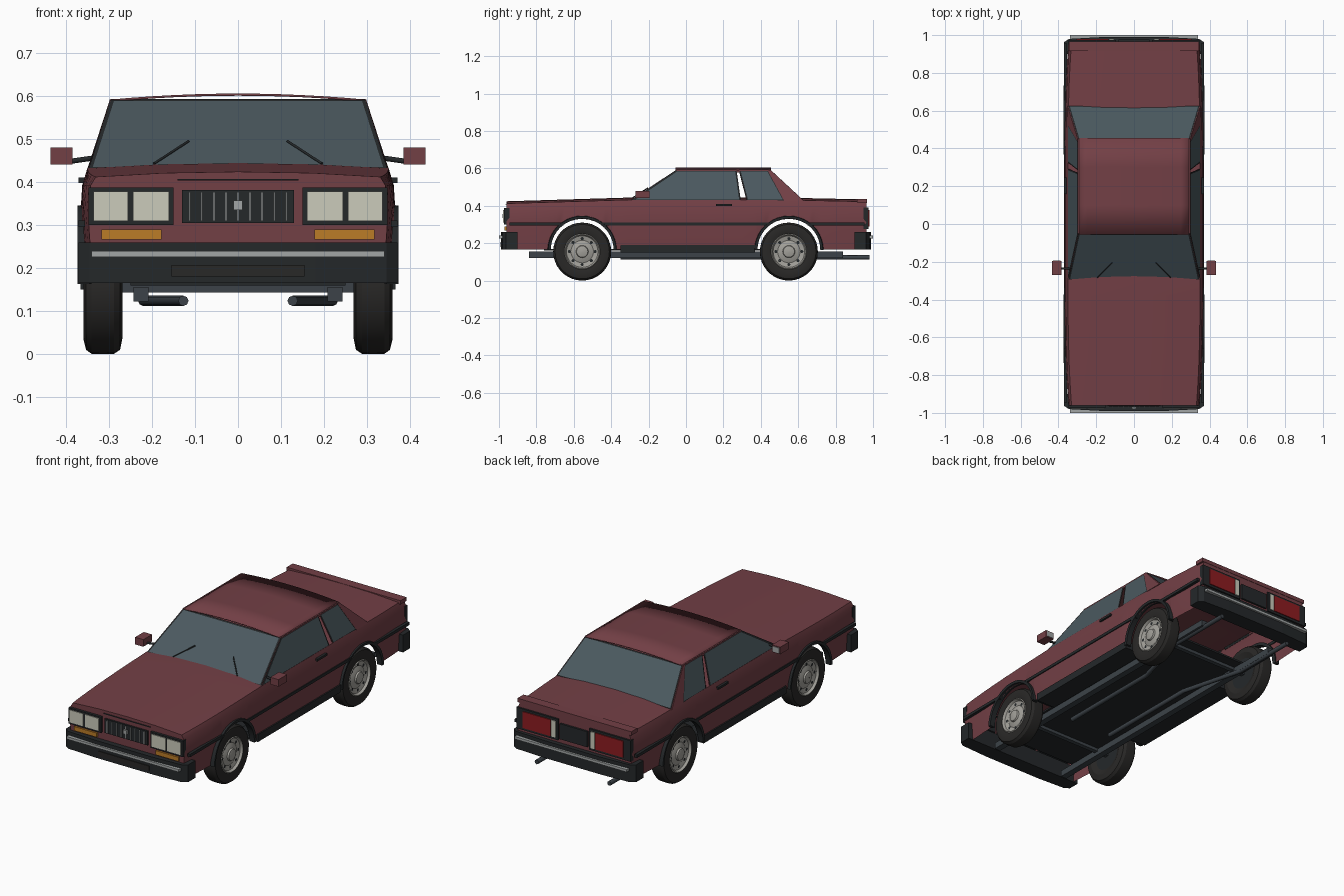
import bpy
import bmesh
from math import sin, cos, pi, sqrt, tau

if "Cube" in bpy.data.objects:
    bpy.data.objects.remove(bpy.data.objects["Cube"])


def material(name, r, g, b):
    m = bpy.data.materials.new(name)
    m.diffuse_color = (r, g, b, 1)
    m.use_nodes = True
    m.node_tree.nodes["Principled BSDF"].inputs["Base Color"].default_value = (r, g, b, 1)
    return m


PAINT = material("maroon_paint", .17, .05, .06)
BLACK = material("black_trim", .018, .021, .023)
GLASS = material("tinted_glass", .07, .1, .115)
STEEL = material("chassis_grey", .045, .055, .065)
CHROME = material("chrome", .36, .38, .38)
RIM = material("wheel_silver", .36, .35, .32)
RUBBER = material("rubber", .022, .021, .02)
LAMP = material("lamp_lens", .6, .6, .5)
AMBER = material("amber_lens", .5, .2, .02)
RED = material("red_lens", .27, .012, .015)


def finish(name, bm, mats, mirror=False, smooth=False, thickness=0):
    bmesh.ops.recalc_face_normals(bm, faces=bm.faces)
    mesh = bpy.data.meshes.new(name)
    bm.to_mesh(mesh)
    bm.free()
    for m in mats:
        mesh.materials.append(m)
    ob = bpy.data.objects.new(name, mesh)
    bpy.context.collection.objects.link(ob)
    if thickness:
        mod = ob.modifiers.new("Thickness", 'SOLIDIFY')
        mod.thickness = thickness
        mod.offset = 0
    if mirror:
        ob.modifiers.new("Mirror", 'MIRROR').use_mirror_merge = False
    if smooth:
        bpy.ops.object.select_all(action='DESELECT')
        ob.select_set(True)
        bpy.context.view_layer.objects.active = ob
        bpy.ops.object.shade_smooth_by_angle(angle=pi / 6)
    return ob


def box(name, x, y, z, mat, mirror=False):
    bm = bmesh.new()
    bmesh.ops.create_cube(bm, size=1)
    for v in bm.verts:
        v.co = [(lo + hi) / 2 + c * (hi - lo) for c, (lo, hi) in zip(v.co, (x, y, z))]
    return finish(name, bm, [mat], mirror)


def loft(name, rings, mat, ring_closed=False, loop=False, caps=False, **opts):
    """Skin a row of equal-length point rings."""
    bm = bmesh.new()
    rows = [[bm.verts.new(p) for p in ring] for ring in rings]
    n = len(rows[0])
    pairs = list(zip(rows, rows[1:])) + ([(rows[-1], rows[0])] if loop else [])
    for a, b in pairs:
        for i in range(n if ring_closed else n - 1):
            j = (i + 1) % n
            bm.faces.new((a[i], a[j], b[j], b[i]))
    if caps:
        bm.faces.new(rows[0])
        bm.faces.new(rows[-1])
    return finish(name, bm, [mat], **opts)


def lathe(name, profile, cy, cz, mat, steps=36):
    rings = [[(x, cy + r * cos(tau * i / steps), cz + r * sin(tau * i / steps))
              for x, r in profile] for i in range(steps)]
    return loft(name, rings, mat, loop=True, mirror=True, smooth=True)


def window(name, pts, paint_w, seal_w, mirror=False):
    """Painted surround, black seal and glass, made by insetting one face."""
    bm = bmesh.new()
    face = bm.faces.new([bm.verts.new(p) for p in pts])
    for width, outer, inner in ((paint_w, 0, 1), (seal_w, 1, 2)):
        ring = bmesh.ops.inset_individual(bm, faces=[face], thickness=width, use_even_offset=True)
        for f in ring["faces"]:
            f.material_index = outer
        face.material_index = inner
    return finish(name, bm, [PAINT, BLACK, GLASS], mirror, thickness=.006)


def rod(name, pts, radius, mat, mirror=True):
    cu = bpy.data.curves.new(name, 'CURVE')
    cu.dimensions = '3D'
    cu.bevel_depth = radius
    cu.bevel_resolution = 2
    cu.use_fill_caps = True
    sp = cu.splines.new('POLY')
    sp.points.add(len(pts) - 1)
    for p, co in zip(sp.points, pts):
        p.co = (*co, 1)
    cu.materials.append(mat)
    ob = bpy.data.objects.new(name, cu)
    bpy.context.collection.objects.link(ob)
    if mirror:
        ob.modifiers.new("Mirror", 'MIRROR')


AXLES = (-.555, .55)
HUB_Z, ARCH_R = .155, .175


def lower_edge(y):
    z = .165
    for c in AXLES:
        if abs(y - c) < ARCH_R:
            z = max(z, HUB_Z + sqrt(ARCH_R ** 2 - (y - c) ** 2))
    return z


def top_edge(y):
    if y < -.3:
        return .412 + .02 * (y + .96) / .66
    return .432 - .01 * max(0, y - .5) / .46


def section(y):
    w = .345 + .02 * (1 - (y / .965) ** 4)
    low, top = lower_edge(y), top_edge(y)
    half = [(w - .008, low), (w + .002, max(.31, low + .004)), (w - .003, .392),
            (w - .015, top), (w * .5, top + .009)]
    return ([(x, y, z) for x, z in half] + [(0, y, top + .012)]
            + [(-x, y, z) for x, z in reversed(half)])


# Body shell with open wheel arches
stations = [-.96, -.9, -.8, -.3, -.1, .1, .3, .8, .9, .965]
stations += [c - ARCH_R * cos(pi * i / 16) for c in AXLES for i in range(17)]
loft("body_shell", [section(y) for y in sorted(stations)], PAINT, caps=True, smooth=True)
box("boot_lip", (-.345, .345), (.915, .967), (.415, .436), PAINT)
box("bonnet_seam", (-.14, .14), (-.964, -.95), (.403, .407), BLACK)

# Cabin windows on the leaning side plane
def side(pts):
    return [(.347 - .052 * (z - .43) / .16, y, z) for y, z in pts]


window("windscreen", [(-.347, -.295, .428), (.347, -.295, .428),
                      (.295, -.05, .59), (-.295, -.05, .59)], .012, .008)
window("rear_window", [(-.347, .625, .428), (.347, .625, .428),
                       (.295, .45, .59), (-.295, .45, .59)], .012, .006)
window("door_window", side([(-.295, .425), (.293, .425), (.27, .59), (-.05, .59)]), .009, .008, True)
window("quarter_window", side([(.325, .425), (.53, .425), (.44, .59), (.283, .59)]), .006, .008, True)
loft("rear_pillar", [side([(.525, .425), (.625, .425)]), side([(.435, .59), (.45, .59)])],
     PAINT, mirror=True, thickness=.006)

# Crowned roof, open at its ends, with side rails
roof = [[(.297 * t / 6, y, .603 - .014 * (t / 6) ** 2) for t in range(-6, 7)]
        for y in (-.055, .1, .3, .455)]
loft("roof", roof, PAINT, smooth=True, thickness=.005)
box("roof_rail", (.287, .299), (-.05, .45), (.577, .592), PAINT, True)

# Wipers, mirrors, handles and side mouldings
rod("wiper", [(.195, -.285, .443), (.115, -.205, .495)], .003, BLACK)
box("mirror_housing", (.385, .435), (-.27, -.195), (.441, .48), PAINT, True)
box("mirror_glass", (.39, .43), (-.197, -.192), (.446, .475), CHROME, True)
rod("mirror_arm", [(.335, -.235, .456), (.39, -.235, .448)], .006, BLACK)
box("door_handle", (.352, .37), (.16, .245), (.398, .41), BLACK, True)
edges = [-.945] + [f for c in AXLES for f in (c - .1, c + .1)] + [.955]
for a, b in zip(edges[::2], edges[1::2]):
    box("side_moulding", (.355, .371), (a, b), (.295, .311), BLACK, True)

# Wheels and arch flares
tyre = [(.28, .085), (.268, .115), (.274, .145), (.288, .154), (.313, .155),
        (.34, .154), (.353, .145), (.359, .12), (.352, .094)]
rim = [(.352, .096), (.356, .091), (.343, .084), (.337, .06), (.343, .045),
       (.346, .033), (.355, .03), (.358, .018), (.359, 0.0005)]
for c in AXLES:
    lathe("tyre", tyre, c, HUB_Z, RUBBER)
    lathe("wheel_rim", rim, c, HUB_Z, RIM)
    lathe("wheel_back", [(.28, .0005), (.28, .086)], c, HUB_Z, BLACK)
    for k in range(8):
        a = tau * k / 8
        lathe("wheel_hole", [(.342, .0085), (.342, .0003)],
              c + .069 * cos(a), HUB_Z + .069 * sin(a), BLACK, 10)
    arc = []
    for i in range(21):
        a = pi * i / 20
        arc.append([(x, c + r * cos(a), HUB_Z + .008 + r * sin(a))
                    for x, r in ((.34, .168), (.371, .168), (.373, .182), (.345, .186))])
    loft("arch_flare", arc, BLACK, ring_closed=True, caps=True, mirror=True, smooth=True)

# Bumpers, wrapped round both ends
plan = [(.342, .9), (.371, .9), (.371, .962), (.345, .98), (.18, .989)]
plan += [(-x, y) for x, y in reversed(plan)]
for label, s in (("front", -1), ("rear", 1)):
    loft(label + "_bumper", [[(x, s * y, z) for x, y in plan] for z in (.165, .26)],
         BLACK, ring_closed=True, caps=True)
    box(label + "_bumper_strip", (-.34, .34), sorted((s * .975, s * 1.0)), (.226, .24), CHROME)
box("front_bumper_slot", (-.155, .155), (-.993, -.98), (.18, .207), RUBBER)

# Front lamps and grille
box("headlamp_bezel", (.15, .347), (-.974, -.945), (.3, .387), BLACK, True)
for x in ((.16, .244), (.255, .336)):
    box("headlamp", x, (-.978, -.97), (.31, .378), LAMP, True)
box("front_indicator", (.178, .317), (-.97, -.955), (.267, .29), AMBER, True)
box("grille", (-.13, .13), (-.97, -.955), (.305, .382), BLACK)
for i in range(9):
    x = -.112 + .028 * i
    box("grille_bar", (x - .002, x + .002), (-.975, -.968), (.31, .377), CHROME)
box("grille_centre_block", (-.011, .011), (-.98, -.97), (.335, .357), CHROME)

# Rear lamps and plate panel
box("rear_lamp_bezel", (.095, .347), (.95, .975), (.275, .39), BLACK, True)
box("tail_lamp", (.135, .305), (.97, .98), (.288, .378), RED, True)
box("reversing_lamp", (.107, .132), (.97, .98), (.288, .378), LAMP, True)
box("rear_plate_panel", (-.083, .083), (.96, .976), (.285, .37), BLACK)

# Underside
box("floor_pan", (-.345, .345), (-.375, .37), (.163, .172), BLACK)
box("floor_extension", (-.25, .25), (-.76, .62), (.16, .17), BLACK)
box("sill", (.25, .366), (-.35, .37), (.15, .19), BLACK, True)
box("chassis_rail", (.208, .243), (-.84, .84), (.122, .156), STEEL, True)
for c in AXLES:
    box("axle", (-.285, .285), (c - .012, c + .012), (.143, .167), STEEL)
rod("exhaust_pipe", [(.127, -.35, .124), (.127, .25, .124), (.22, .6, .124), (.22, .98, .124)],
    .012, STEEL)
